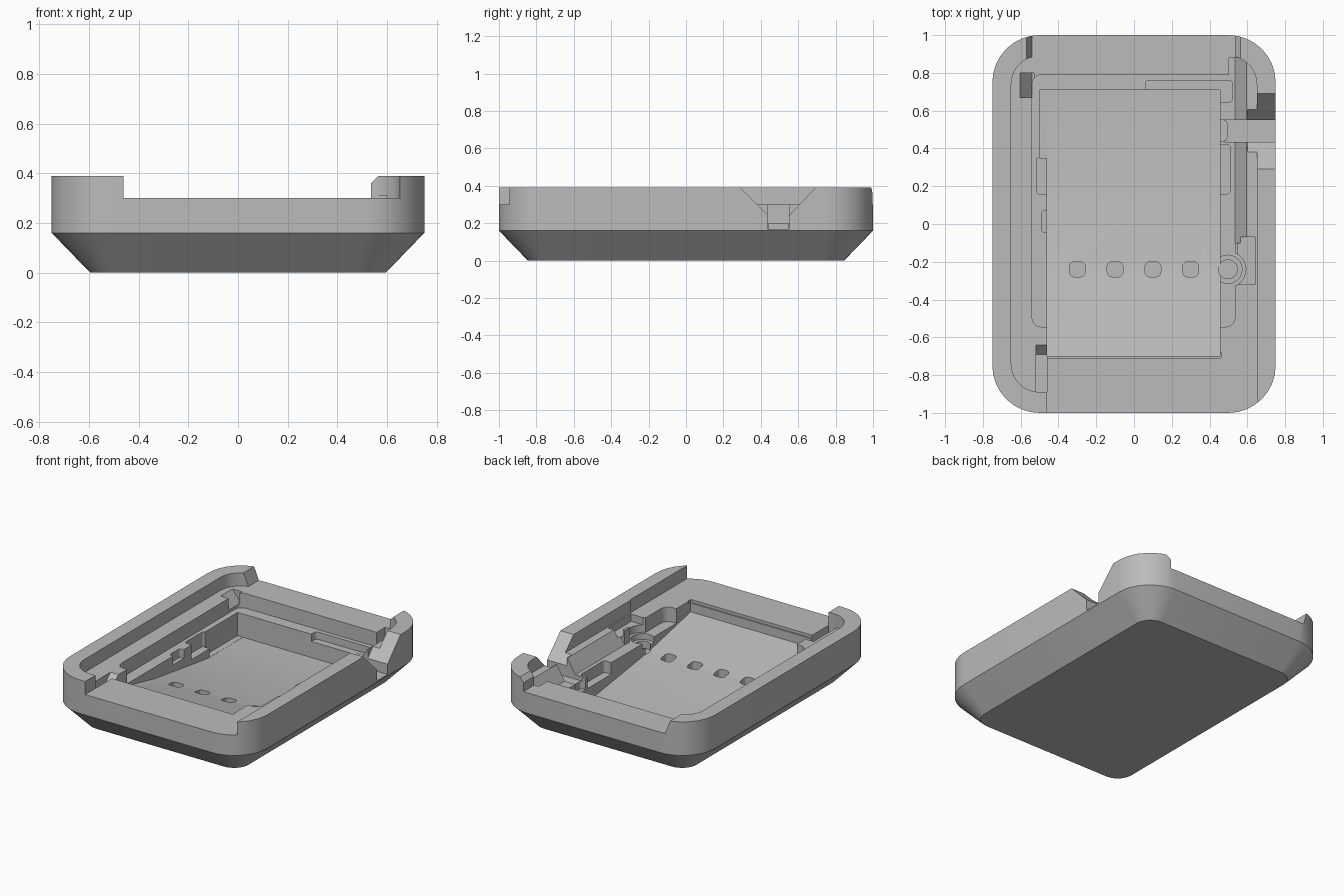
import bpy, bmesh
from math import cos, sin, pi, radians

old = bpy.data.objects.get("Cube")
if old:
    bpy.data.objects.remove(old, do_unlink=True)

grey = bpy.data.materials.new("plain_grey")
grey.use_nodes = True
grey.diffuse_color = (0.5, 0.5, 0.5, 1)
grey.node_tree.nodes["Principled BSDF"].inputs["Base Color"].default_value = (0.5, 0.5, 0.5, 1)


def rounded(x0, x1, y0, y1, r, seg=8):
    """Outline of a rounded rectangle, counter-clockwise."""
    pts = []
    centres = [(x1 - r, y1 - r), (x0 + r, y1 - r), (x0 + r, y0 + r), (x1 - r, y0 + r)]
    for k, (cx, cy) in enumerate(centres):
        for i in range(seg + 1):
            a = (k + i / seg) * pi / 2
            pts.append((cx + r * cos(a), cy + r * sin(a)))
    return pts


def loft(name, rings):
    """Closed solid through rings with equal point counts."""
    bm = bmesh.new()
    loops = [[bm.verts.new(p) for p in ring] for ring in rings]
    n = len(loops[0])
    bm.faces.new(loops[0][::-1])
    bm.faces.new(loops[-1])
    for a, b in zip(loops, loops[1:]):
        for i in range(n):
            j = (i + 1) % n
            bm.faces.new((a[i], a[j], b[j], b[i]))
    bmesh.ops.recalc_face_normals(bm, faces=bm.faces)
    mesh = bpy.data.meshes.new(name)
    bm.to_mesh(mesh)
    bm.free()
    mesh.materials.append(grey)
    obj = bpy.data.objects.new(name, mesh)
    bpy.context.collection.objects.link(obj)
    return obj


# Tray body: straight rim above a chamfered base
base = rounded(-0.595, 0.595, -0.845, 0.845, 0.11)
rim = rounded(-0.75, 0.75, -1, 1, 0.25)
tray = loft("tray", [[(x, y, z) for x, y in ring]
                     for ring, z in ((base, 0), (rim, 0.16), (rim, 0.39))])

cutters = []


def cut(name, rings):
    obj = loft(name, rings)
    obj.hide_render = True
    mod = tray.modifiers.new(name, "BOOLEAN")
    mod.operation = "DIFFERENCE"
    mod.solver = "EXACT"
    mod.object = obj
    cutters.append(obj)


def cut_down(name, outline, z, top=0.5):
    cut(name, [[(x, y, h) for x, y in outline] for h in (z, top)])


def cut_box(name, x0, x1, y0, y1, z, top=0.5):
    cut_down(name, [(x0, y0), (x1, y0), (x1, y1), (x0, y1)], z, top)


def cut_along_x(name, profile, x0, x1):
    cut(name, [[(x, y, z) for y, z in profile] for x in (x0, x1)])


def cut_along_y(name, profile, y0, y1):
    cut(name, [[(x, y, z) for x, z in profile] for y in (y0, y1)])


# Upper recess, open at the front and back
cut_down("recess", rounded(-0.65, 0.65, -0.89, 0.89, 0.15), 0.30)
cut_box("front_gap", -0.46, 0.655, -1.1, -0.33, 0.30)
cut_along_y("back_gap", [(-0.54, 0.30), (0.535, 0.30), (0.535, 0.36),
                         (0.625, 0.45), (-0.59, 0.45)], 0.8, 1.1)

# Stepped shelf with a sloped right edge
cut_down("shelf", rounded(-0.54, 0.535, -0.545, 0.79, 0.05, 4), 0.20)
cut_along_y("shelf_slope", [(0.50, 0.20), (0.535, 0.20), (0.601, 0.31), (0.50, 0.31)],
            -0.1, 0.88)
cut_box("shelf_end", 0.55, 0.64, -0.32, -0.07, 0.25)

# Main pocket with a floor rising to the front
cut_along_x("pocket", [(-0.70, 0.45), (-0.70, 0.22), (-0.24, 0.12), (0.33, 0.04),
                       (0.71, 0.04), (0.71, 0.45)], -0.46, 0.455)
cut_box("pocket_side", -0.50, -0.44, 0.35, 0.71, 0.041)
cut_along_x("front_lip", [(-0.71, 0.28), (-0.68, 0.28), (-0.68, 0.45), (-0.71, 0.45)],
            -0.465, 0.46)

# Side notches and back slot
for name, x0, x1, y0, y1, z in (
        ("left_notch_long", -0.515, -0.44, 0.155, 0.355, 0.10),
        ("left_notch_short", -0.49, -0.44, -0.045, 0.07, 0.14),
        ("right_notch_long", 0.44, 0.51, 0.16, 0.42, 0.12),
        ("right_notch_short", 0.44, 0.492, 0.44, 0.55, 0.12),
        ("back_slot", 0.06, 0.52, 0.645, 0.76, 0.15)):
    cut_down(name, rounded(x0, x1, y0, y1, 0.018, 3), z)

# Row of small contact holes
for i in range(4):
    x = -0.3 + 0.2 * i
    cut_down("contact_hole", rounded(x - 0.042, x + 0.042, -0.28, -0.2, 0.025, 3), 0.07)

# Stepped round socket
for r, z in ((0.095, 0.20), (0.075, 0.16), (0.05, 0.11)):
    cut_down("socket", rounded(0.497 - r, 0.497 + r, -0.24 - r, -0.24 + r, r * 0.99, 6), z)

# Ramped corner grooves
cut_along_x("front_groove", [(-0.89, 0.25), (-0.69, 0.25), (-0.62, 0.32), (-0.89, 0.32)],
            -0.52, -0.46)
cut_along_y("back_groove", [(-0.54, 0.22), (-0.61, 0.31), (-0.53, 0.31), (-0.53, 0.22)],
            0.67, 0.80)

# Cable notch through the right wall
cut_along_x("cable_notch", [(0.27, 0.41), (0.44, 0.24), (0.55, 0.24), (0.71, 0.41)], 0.6, 0.8)
cut_box("cable_slot", 0.48, 0.8, 0.435, 0.55, 0.17)

# Bake the cuts and drop the helpers
bpy.context.view_layer.update()
deps = bpy.context.evaluated_depsgraph_get()
mesh = bpy.data.meshes.new_from_object(tray.evaluated_get(deps))
tray.modifiers.clear()
tray.data = mesh
mesh.materials.clear()
mesh.materials.append(grey)
for p in mesh.polygons:
    p.material_index = 0
for obj in cutters:
    bpy.data.objects.remove(obj, do_unlink=True)

bpy.ops.object.select_all(action="DESELECT")
tray.select_set(True)
bpy.context.view_layer.objects.active = tray
bpy.ops.object.shade_smooth_by_angle(angle=radians(25))
